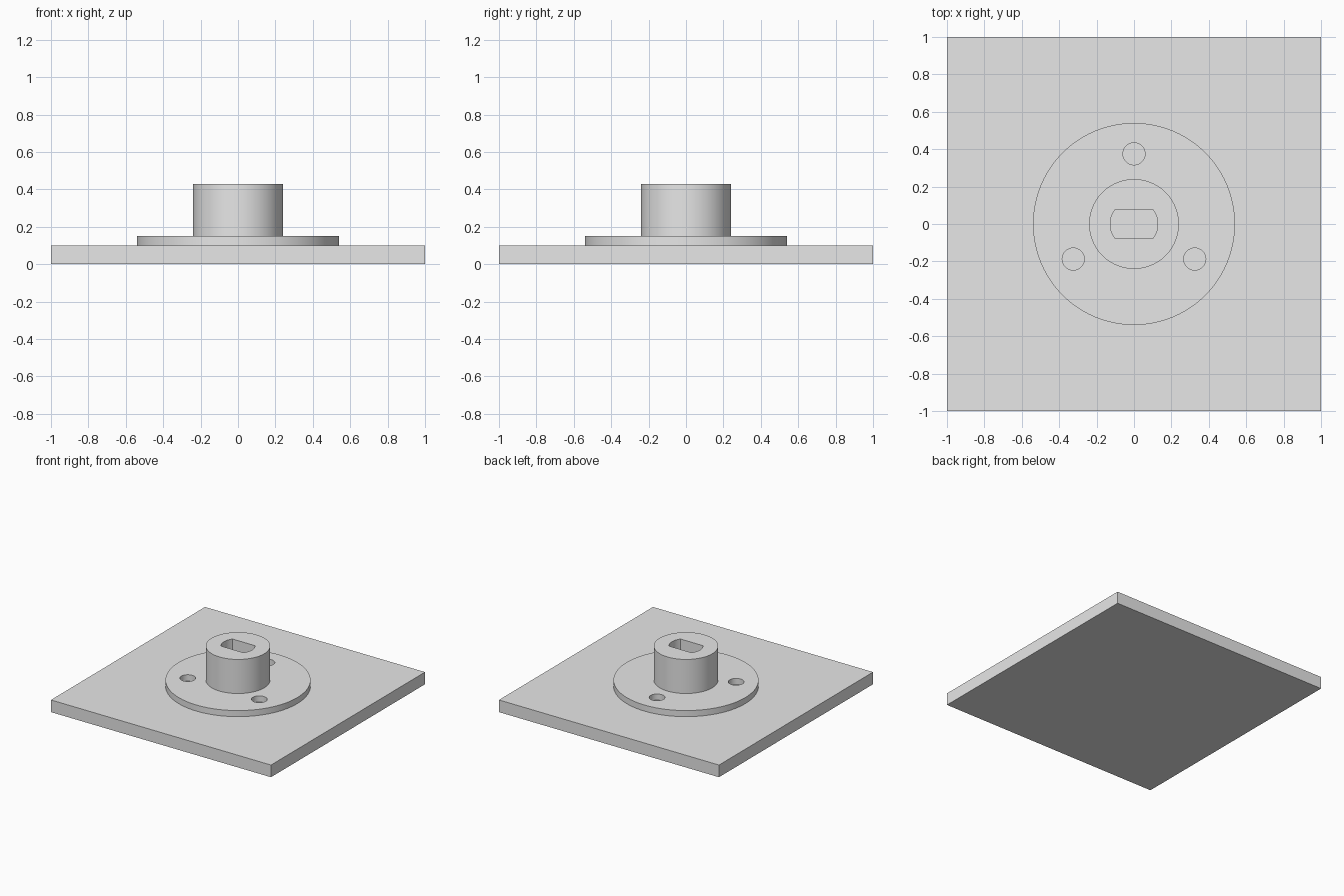
import bpy
import bmesh
from math import asin, cos, sin, pi, radians

cube = bpy.data.objects.get("Cube")
if cube:
    bpy.data.objects.remove(cube, do_unlink=True)

PLATE_TOP, FLANGE_TOP, HUB_TOP = 0.10, 0.15, 0.43

grey = bpy.data.materials.new("plain_grey")
grey.use_nodes = True
grey.diffuse_color = (0.8, 0.8, 0.8, 1)
grey.node_tree.nodes["Principled BSDF"].inputs["Base Color"].default_value = (0.8, 0.8, 0.8, 1)


def circle(radius, cx=0, cy=0, steps=96):
    return [(cx + radius * cos(2 * pi * i / steps), cy + radius * sin(2 * pi * i / steps))
            for i in range(steps)]


def double_flat(radius, half_height, steps=16):
    """Circle with its top and bottom cut flat."""
    a = asin(half_height / radius)
    right = [-a + 2 * a * i / steps for i in range(steps + 1)]
    return [(radius * cos(t), radius * sin(t)) for t in right + [t + pi for t in right]]


def prism(name, outline, bottom, top):
    """Extrude a flat outline upward."""
    bm = bmesh.new()
    face = bm.faces.new([bm.verts.new((x, y, bottom)) for x, y in outline])
    ext = bmesh.ops.extrude_face_region(bm, geom=[face])
    verts = [v for v in ext["geom"] if isinstance(v, bmesh.types.BMVert)]
    bmesh.ops.translate(bm, vec=(0, 0, top - bottom), verts=verts)
    bmesh.ops.recalc_face_normals(bm, faces=bm.faces)
    mesh = bpy.data.meshes.new(name)
    bm.to_mesh(mesh)
    bm.free()
    mesh.materials.append(grey)
    obj = bpy.data.objects.new(name, mesh)
    bpy.context.collection.objects.link(obj)
    return obj


def select_only(obj):
    bpy.ops.object.select_all(action='DESELECT')
    obj.select_set(True)
    bpy.context.view_layer.objects.active = obj


def cut(obj, outline):
    """Cut an outline vertically through a part."""
    cutter = prism("cutter", outline, 0, 1)
    cutter.hide_render = True
    select_only(obj)
    mod = obj.modifiers.new("cut", 'BOOLEAN')
    mod.operation = 'DIFFERENCE'
    mod.solver = 'EXACT'
    mod.object = cutter
    bpy.ops.object.modifier_apply(modifier=mod.name)
    bpy.data.objects.remove(cutter, do_unlink=True)


# Square base plate
prism("base_plate", [(-1, -1), (1, -1), (1, 1), (-1, 1)], 0, PLATE_TOP)

# Round flange and hub sharing the shaft slot
flange = prism("flange", circle(0.54), PLATE_TOP, FLANGE_TOP)
hub = prism("hub", circle(0.24), FLANGE_TOP, HUB_TOP)
for part in (flange, hub):
    cut(part, double_flat(0.127, 0.075))

# Three screw holes around the flange
for k in range(3):
    angle = pi / 2 + k * 2 * pi / 3
    cut(flange, circle(0.059, 0.375 * cos(angle), 0.375 * sin(angle), 48))

for part in (flange, hub):
    select_only(part)
    bpy.ops.object.shade_smooth_by_angle(angle=radians(30))
